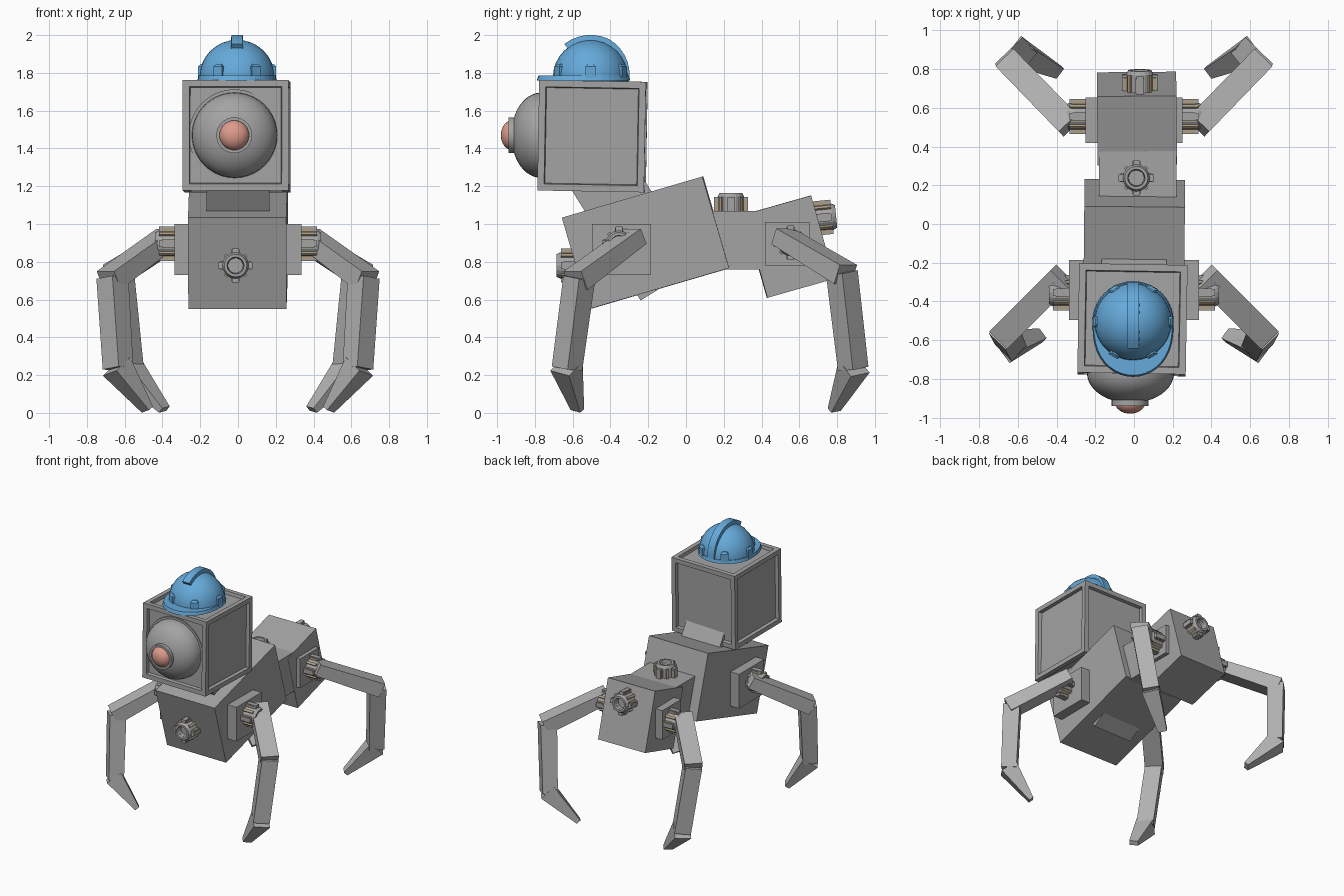
import bpy, bmesh, math
from mathutils import Vector, Matrix

if "Cube" in bpy.data.objects:
    bpy.data.objects.remove(bpy.data.objects["Cube"])


def material(name, rgb):
    m = bpy.data.materials.new(name)
    m.diffuse_color = (*rgb, 1)
    m.use_nodes = True
    m.node_tree.nodes["Principled BSDF"].inputs["Base Color"].default_value = m.diffuse_color
    return m


GREY = material("grey metal", (0.37, 0.37, 0.37))
LIGHT = material("light grey metal", (0.44, 0.44, 0.44))
TAN = material("tan trim", (0.42, 0.34, 0.23))
BLUE = material("helmet blue", (0.13, 0.40, 0.70))
PINK = material("pink lens", (0.72, 0.33, 0.26))


def finish(name, bm, mats, matrix=None, smooth=False):
    bmesh.ops.recalc_face_normals(bm, faces=bm.faces)
    me = bpy.data.meshes.new(name)
    bm.to_mesh(me)
    bm.free()
    for m in mats:
        me.materials.append(m)
    ob = bpy.data.objects.new(name, me)
    bpy.context.collection.objects.link(ob)
    if matrix:
        ob.matrix_world = matrix
    if smooth:
        bpy.ops.object.select_all(action='DESELECT')
        ob.select_set(True)
        bpy.context.view_layer.objects.active = ob
        bpy.ops.object.shade_smooth_by_angle(angle=math.radians(35))
    return ob


def add_box(bm, size, matrix=Matrix(), mat=0):
    vs = bmesh.ops.create_cube(bm, size=1, matrix=matrix @ Matrix.Diagonal((*size, 1)))["verts"]
    for f in {f for v in vs for f in v.link_faces}:
        f.material_index = mat


def box(name, loc, size, tilt=0, yaw=0):
    bm = bmesh.new()
    add_box(bm, size)
    rot = Matrix.Rotation(math.radians(yaw), 4, 'Z') @ Matrix.Rotation(math.radians(tilt), 4, 'X')
    return finish(name, bm, [GREY], Matrix.Translation(loc) @ rot)


def add_lathe(bm, profile, seg):
    """Spin (radius, height) points around local z."""
    vs = [bm.verts.new((r, 0, z)) for r, z in profile]
    es = [bm.edges.new(p) for p in zip(vs, vs[1:])]
    bmesh.ops.spin(bm, geom=vs + es, cent=(0, 0, 0), axis=(0, 0, 1), angle=math.tau, steps=seg)
    bmesh.ops.remove_doubles(bm, verts=bm.verts, dist=0.0005)


def frame(loc, axis):
    return Matrix.Translation(loc) @ Vector(axis).to_track_quat('Z', 'Y').to_matrix().to_4x4()


def lathe(name, profile, seg, loc, axis, mat):
    bm = bmesh.new()
    add_lathe(bm, profile, seg)
    return finish(name, bm, [mat], frame(loc, axis), True)


# Body blocks, neck and pads
box("front_body", (0.0, -0.212, 0.90), (0.52, 0.775, 0.505), 16.3, -0.6)
box("rear_body", (0.015, 0.545, 0.88), (0.41, 0.37, 0.458), 15.8, 0.5)
box("waist_link", (0.02, 0.30, 0.915), (0.40, 0.40, 0.31))
box("neck", (0, -0.311, 1.043), (0.335, 0.355, 0.835), 32)
for side, s in (("left", -1), ("right", 1)):
    box(f"front_pad_{side}", (s * 0.28, -0.341, 0.865), (0.11, 0.312, 0.27))
    box(f"rear_pad_{side}", (s * 0.21, 0.535, 0.895), (0.08, 0.235, 0.23))

# Head: cube with a recessed panel on each side
bm = bmesh.new()
add_box(bm, (0.56, 0.565, 0.585))
faces = list(bm.faces)
bmesh.ops.inset_individual(bm, faces=faces, thickness=0.05)
bmesh.ops.inset_individual(bm, faces=faces, thickness=0.006, depth=-0.025)
finish("head", bm, [GREY], Matrix.Translation((-0.008, -0.495, 1.465))
       @ Matrix.Rotation(math.radians(-1), 4, 'Z') @ Matrix.Rotation(math.radians(-1), 4, 'X'))

# Single eye: flange, dome, collar and lens
eye_axis = (0, -1, 0)
dome = [(0.225 * math.cos(a), 0.03 + 0.155 * math.sin(a))
        for a in [math.radians(90 * i / 12) for i in range(13)]]
lathe("eye_dome", [(0.243, -0.05), (0.243, 0.018), (0.226, 0.018)] + dome, 40,
      (-0.018, -0.74, 1.47), eye_axis, GREY)
lathe("eye_collar", [(0.095, -0.04), (0.095, 0.035), (0.078, 0.035), (0.078, 0.0)], 32,
      (-0.02, -0.905, 1.47), eye_axis, GREY)
lens = [(0.079 * math.cos(a), 0.02 + 0.06 * math.sin(a))
        for a in [math.radians(90 * i / 8) for i in range(9)]]
lathe("eye_lens", [(0.079, 0)] + lens, 32, (-0.02, -0.90, 1.47), eye_axis, PINK)


# Ribbed sockets
def socket(name, loc, axis, length=0.105):
    bm = bmesh.new()
    add_lathe(bm, [(0.07, -0.04), (0.07, length - 0.02), (0.06, length), (0.045, length),
                   (0.04, length - 0.05), (0, length - 0.05)], 16)
    for i in range(8):
        major = i % 2 == 0
        size = (0.05, 0.036, length) if major else (0.04, 0.018, length)
        turn = Matrix.Rotation(math.tau * i / 8, 4, 'Z')
        radius = 0.066 if major else 0.06
        add_box(bm, size, turn @ Matrix.Translation((radius, 0, length / 2 - 0.022)), 0 if major else 1)
        if major:  # thin trim on both flanks of each large rib
            for k in (-1, 1):
                add_box(bm, (0.022, 0.005, length - 0.03),
                        turn @ Matrix.Translation((0.073, k * 0.0195, length / 2 - 0.022)), 1)
    finish(name, bm, [GREY, TAN], frame(loc, axis))


socket("front_socket", (-0.013, -0.58, 0.78), (0, -1, 0))
socket("top_socket", (0.012, 0.238, 1.065), (0, 0, 1), 0.1)
socket("rear_socket", (0.03, 0.69, 1.03), (0, 1, 0.1))
for side, s in (("left", -1), ("right", 1)):
    socket(f"front_hip_socket_{side}", (s * 0.335, -0.355, 0.895), (s, 0, 0))
    socket(f"rear_hip_socket_{side}", (s * 0.25, 0.555, 0.90), (s, 0, 0))


# Legs: three tapered square bars from hip to tip
def bar(name, a, b, width_axis, s0, s1):
    a, b = Vector(a), Vector(b)
    d = (b - a).normalized()
    u = (width_axis - d * width_axis.dot(d)).normalized()
    v = d.cross(u)
    bm = bmesh.new()
    rings = []
    for p, (w, t) in ((a, s0), (b, s1)):
        rings.append([bm.verts.new(p + u * w / 2 * i + v * t / 2 * j)
                      for i, j in ((-1, -1), (1, -1), (1, 1), (-1, 1))])
    for i in range(4):
        j = (i + 1) % 4
        bm.faces.new((rings[0][i], rings[0][j], rings[1][j], rings[1][i]))
    bm.faces.new(rings[0])
    bm.faces.new(rings[1])
    finish(name, bm, [LIGHT])


LEGS = {
    "front": [(0.37, -0.27, 0.935), (0.665, -0.565, 0.715), (0.635, -0.63, 0.235), (0.48, -0.575, 0.018)],
    "rear": [(0.33, 0.51, 0.935), (0.635, 0.825, 0.745), (0.58, 0.885, 0.235), (0.39, 0.785, 0.018)],
}
for end, pts in LEGS.items():
    for side, s in (("left", -1), ("right", 1)):
        hip, knee, ankle, tip = [Vector((s * x, y, z)) for x, y, z in pts]
        d = knee - hip
        across = Vector((-d.y, d.x, 0)).normalized()
        bar(f"{end}_upper_leg_{side}", hip, knee + d.normalized() * 0.03, across, (0.13, 0.09), (0.13, 0.11))
        bar(f"{end}_lower_leg_{side}", knee, ankle, across, (0.12, 0.12), (0.12, 0.11))
        bar(f"{end}_foot_{side}", ankle + (ankle - tip) * 0.05, tip, across, (0.125, 0.125), (0.065, 0.035))

# Helmet dome
HC = Vector((-0.005, -0.505, 1.775))
shell = [(0.2 * math.cos(a), 0.2 * math.sin(a)) for a in [math.radians(90 * i / 8) for i in range(9)]]
lathe("helmet_shell", [(0.2, -0.02)] + shell, 28, HC, (0, 0, 1), BLUE)

# Helmet brim, drawn out into a bill at the front
bm = bmesh.new()
rim = []
for i in range(40):
    a = math.tau * i / 40
    c, sn = math.cos(a), math.sin(a)
    y = 0.21 * sn if sn >= 0 else -0.285 * abs(sn) ** 0.8
    rim.append(bm.verts.new((0.21 * c, y, -0.015)))
face = bm.faces.new(rim)
top = bmesh.ops.extrude_face_region(bm, geom=[face])["geom"]
for v in top:
    if isinstance(v, bmesh.types.BMVert):
        v.co = (v.co.x * 0.97, v.co.y * 0.97, 0.01)
finish("helmet_brim", bm, [BLUE], Matrix.Translation(HC))

# Helmet ridge, an arc over the crown from front to back
bm = bmesh.new()
rows = []
for i in range(13):
    a = math.radians(-38 + 126 * i / 12)
    r = 0.226 - 0.02 * max(0, i - 6) / 6
    rows.append([bm.verts.new((x, q * math.sin(a), q * math.cos(a)))
                 for x, q in ((-0.033, 0.185), (-0.03, r), (0.03, r), (0.033, 0.185))])
for p, q in zip(rows, rows[1:]):
    for i in range(4):
        j = (i + 1) % 4
        bm.faces.new((p[i], p[j], q[j], q[i]))
bm.faces.new(rows[0])
bm.faces.new(rows[-1])
finish("helmet_ridge", bm, [BLUE], Matrix.Translation(HC), True)

# Six helmet clips with bevelled tops
for i in range(6):
    bm = bmesh.new()
    add_box(bm, (0.05, 0.055, 0.075))
    edges = [e for e in bm.edges if all(v.co.z > 0 for v in e.verts)]
    bmesh.ops.bevel(bm, geom=edges, offset=0.014, segments=1, affect='EDGES')
    m = Matrix.Rotation(math.tau * i / 6, 4, 'Z') @ Matrix.Translation((0.182, 0, 0.035))
    finish(f"helmet_clip_{i + 1}", bm, [BLUE], Matrix.Translation(HC) @ m)
